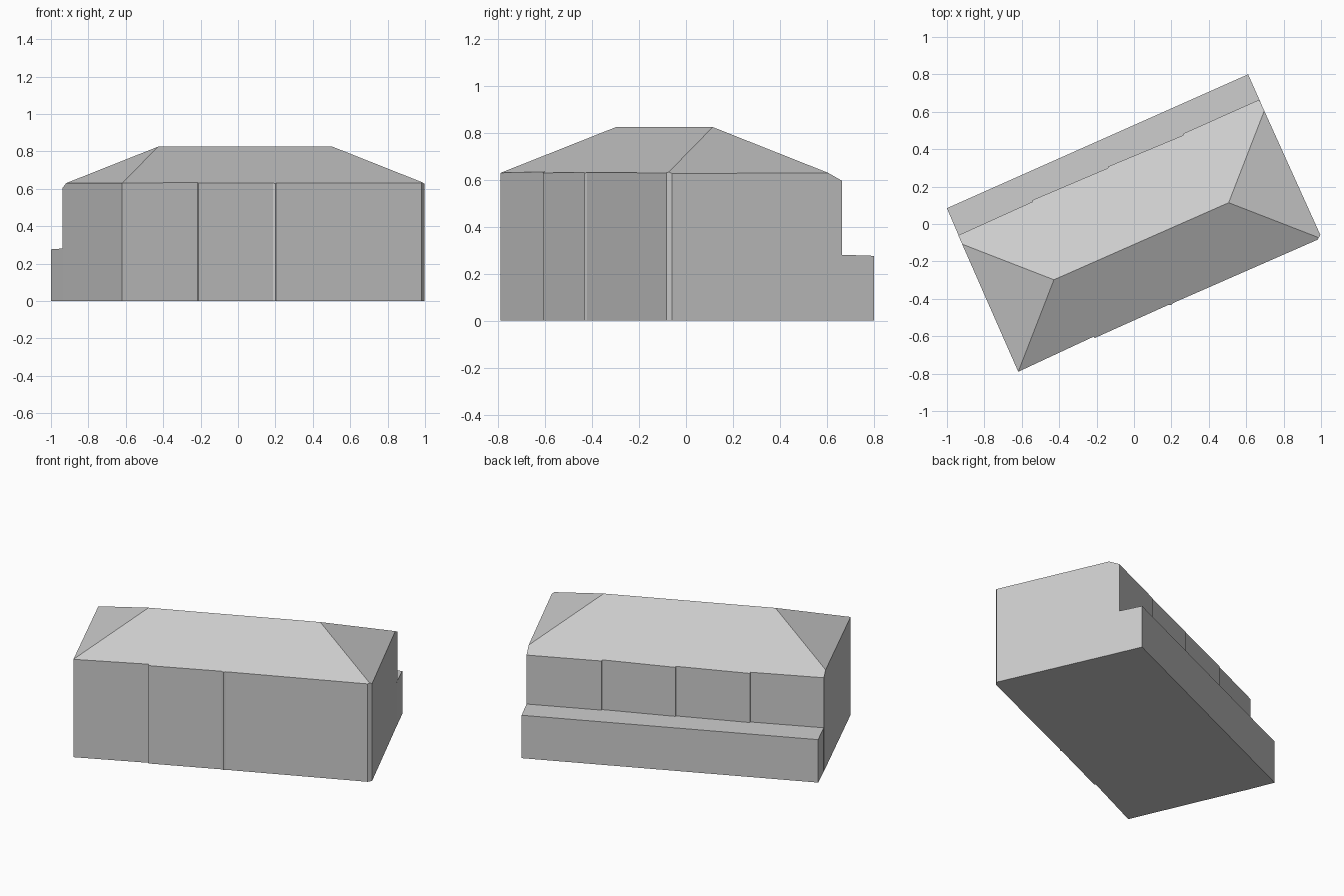
import bpy, bmesh, math
from mathutils import Vector, Matrix

if "Cube" in bpy.data.objects:
    bpy.data.objects.remove(bpy.data.objects["Cube"])

TURN = Matrix.Rotation(math.radians(23.8), 4, 'Z')   # the whole house is turned on its plot
EAVE, SLOPE = 0.63, 0.523                            # eave height and roof pitch

grey = bpy.data.materials.new("plain_grey")
grey.diffuse_color = (0.6, 0.6, 0.6, 1)
grey.use_nodes = True
grey.node_tree.nodes["Principled BSDF"].inputs["Base Color"].default_value = grey.diffuse_color


def prism(outline, height):
    """Extrude a footprint straight up from the ground."""
    bm = bmesh.new()
    base = bm.faces.new([bm.verts.new((u, v, 0)) for u, v in outline])
    up = bmesh.ops.extrude_face_region(bm, geom=[base], use_keep_orig=True)
    top = [g for g in up["geom"] if isinstance(g, bmesh.types.BMVert)]
    bmesh.ops.translate(bm, verts=top, vec=(0, 0, height))
    bmesh.ops.recalc_face_normals(bm, faces=bm.faces)
    return bm


def slice_top(bm, point, normal):
    """Cut away everything above a sloping plane and close the cut."""
    geom = bm.verts[:] + bm.edges[:] + bm.faces[:]
    cut = bmesh.ops.bisect_plane(bm, geom=geom, plane_co=Vector(point),
                                 plane_no=Vector(normal).normalized(), clear_outer=True)
    edges = [g for g in cut["geom_cut"] if isinstance(g, bmesh.types.BMEdge)]
    bmesh.ops.edgeloop_fill(bm, edges=edges)


def finish(bm, name):
    bmesh.ops.recalc_face_normals(bm, faces=bm.faces)
    bm.transform(TURN)
    mesh = bpy.data.meshes.new(name)
    bm.to_mesh(mesh)
    bm.free()
    mesh.materials.append(grey)
    bpy.context.collection.objects.link(bpy.data.objects.new(name, mesh))


# main house: slightly stepped bays front and back, one chamfered corner
house = prism([
    (-0.885, -0.473), (-0.440, -0.464), (-0.438, -0.473),
    (-0.004, -0.470), (0.008, -0.476), (0.020, -0.471),
    (0.864, -0.473), (0.888, -0.456),
    (0.881, 0.338), (0.436, 0.336), (0.434, 0.328),
    (-0.003, 0.337), (-0.006, 0.330), (-0.446, 0.336),
    (-0.449, 0.328), (-0.884, 0.324)], 1.3)

# hipped roof: two long slopes and two end slopes
slice_top(house, (0, -0.473, EAVE), (0, -SLOPE, 1))
slice_top(house, (0, 0.273, EAVE), (0, SLOPE, 1))
slice_top(house, (-0.885, 0, EAVE), (-SLOPE, 0, 1))
slice_top(house, (0.882, 0, EAVE), (SLOPE, 0, 1))
finish(house, "hipped_house")

# low rear extension with a barely sloping flat roof
annex = prism([(-0.883, 0.31), (0.8815, 0.31), (0.881, 0.486), (-0.881, 0.481)], 0.5)
slice_top(annex, (0, 0.33, 0.281), (0, 0.03, 1))
finish(annex, "rear_extension")
